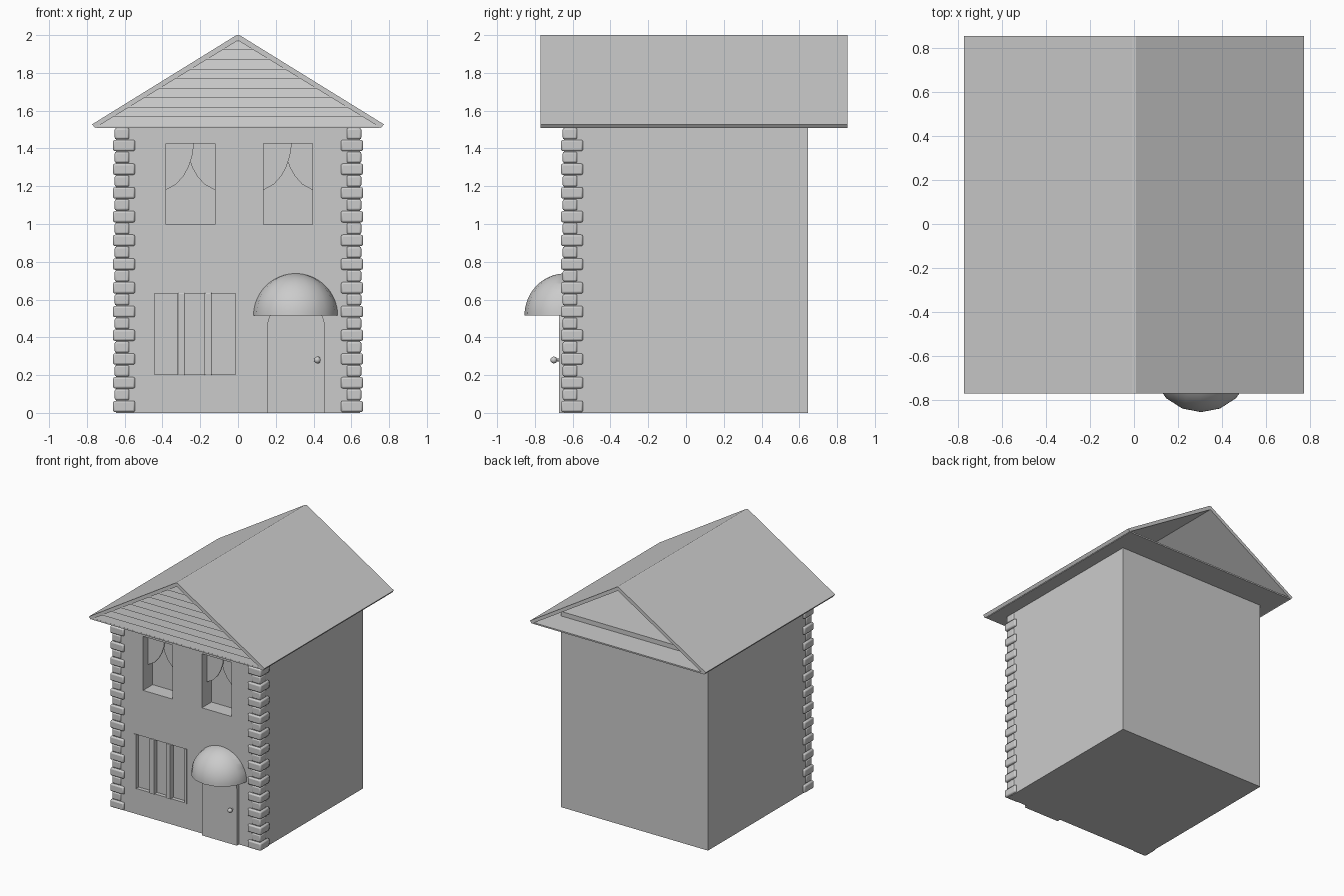
import bpy, bmesh, math
from mathutils import Matrix

cube = bpy.data.objects.get("Cube")
if cube:
    bpy.data.objects.remove(cube, do_unlink=True)

plaster = bpy.data.materials.new("plain_grey")
plaster.use_nodes = True
GREY = (0.6, 0.6, 0.6, 1)
plaster.diffuse_color = GREY
plaster.node_tree.nodes["Principled BSDF"].inputs["Base Color"].default_value = GREY


def finish(name, bm, bevel=0, smooth=False):
    """Turn a bmesh into a named object, optionally bevelled and smooth."""
    bmesh.ops.recalc_face_normals(bm, faces=bm.faces)
    mesh = bpy.data.meshes.new(name)
    bm.to_mesh(mesh)
    bm.free()
    mesh.materials.append(plaster)
    obj = bpy.data.objects.new(name, mesh)
    bpy.context.collection.objects.link(obj)
    if bevel:
        mod = obj.modifiers.new("rounded_edges", "BEVEL")
        mod.width, mod.segments = bevel, 2
    if smooth:
        bpy.ops.object.select_all(action="DESELECT")
        obj.select_set(True)
        bpy.context.view_layer.objects.active = obj
        bpy.ops.object.shade_smooth_by_angle(angle=math.radians(40))
    return obj


def add_box(bm, x0, x1, y0, y1, z0, z1):
    place = Matrix.Translation(((x0 + x1) / 2, (y0 + y1) / 2, (z0 + z1) / 2))
    size = Matrix.Diagonal((x1 - x0, y1 - y0, z1 - z0, 1))
    bmesh.ops.create_cube(bm, size=1, matrix=place @ size)


def box(name, *bounds, bevel=0):
    bm = bmesh.new()
    add_box(bm, *bounds)
    return finish(name, bm, bevel)


def extrude(bm, faces, depth):
    grown = bmesh.ops.extrude_face_region(bm, geom=faces)["geom"]
    verts = [v for v in grown if isinstance(v, bmesh.types.BMVert)]
    bmesh.ops.translate(bm, verts=verts, vec=(0, depth, 0))


def prism(name, outline, y0, y1, bevel=0):
    """Extrude an x-z outline from y0 to y1."""
    bm = bmesh.new()
    face = bm.faces.new([bm.verts.new((x, y0, z)) for x, z in outline])
    extrude(bm, [face], y1 - y0)
    return finish(name, bm, bevel)


def frame(name, x0, x1, z0, z1, width, y0, y1):
    """Rectangular border with an open middle."""
    bm = bmesh.new()
    corners = [(x0, z0), (x1, z0), (x1, z1), (x0, z1)]
    face = bm.faces.new([bm.verts.new((x, y0, z)) for x, z in corners])
    bmesh.ops.inset_region(bm, faces=[face], thickness=width, use_even_offset=True)
    bmesh.ops.delete(bm, geom=[face], context="FACES")
    extrude(bm, bm.faces[:], y1 - y0)
    return finish(name, bm, 0.006)


# House body
WALL = 0.645
body = box("house_body", -WALL, WALL, -WALL, WALL, 0, 1.555)


def recess(x0, x1, z0, z1, depth):
    """Cut a window opening into the front wall."""
    cutter = box("cutter", x0, x1, -WALL - 0.1, -WALL + depth, z0, z1)
    cutter.hide_render = True
    mod = body.modifiers.new("opening", "BOOLEAN")
    mod.operation, mod.solver, mod.object = "DIFFERENCE", "EXACT", cutter
    bpy.context.view_layer.objects.active = body
    bpy.ops.object.modifier_apply(modifier=mod.name)
    bpy.data.objects.remove(cutter, do_unlink=True)


# Upper windows with crossed, gathered curtains
CURTAIN_EDGE = [(0.02, 1.425), (0.01, 1.36), (-0.01, 1.3), (-0.035, 1.255),
                (-0.075, 1.21), (-0.13, 1.18)]
for side, cx in (("right", -0.2525), ("left", 0.265)):
    recess(cx - 0.13, cx + 0.13, 0.998, 1.427, 0.12)
    frame(f"{side}_window_frame", cx - 0.153, cx + 0.153, 0.975, 1.45, 0.023,
          -0.662, -0.635)
    for half, sign, y in (("right", 1, -0.585), ("left", -1, -0.57)):
        outline = [(cx + sign * x, z) for x, z in CURTAIN_EDGE]
        outline.append((cx - sign * 0.13, 1.425))
        prism(f"{side}_window_{half}_curtain", outline, y, y + 0.008)

# Wide lower window with two mullions
recess(-0.455, 0, 0.203, 0.632, 0.03)
frame("lower_window_frame", -0.485, 0.03, 0.175, 0.66, 0.03, -0.662, -0.635)
for i, x in enumerate((-0.3, -0.1575)):
    box(f"lower_window_mullion_{i + 1}", x - 0.02, x + 0.02, -0.655, -0.61,
        0.2, 0.635, bevel=0.005)
for i, x in enumerate((-0.45, -0.005)):
    box(f"lower_window_jamb_{i + 1}", x - 0.008, x + 0.008, -0.65, -0.61,
        0.2, 0.635)

# Corner stones: alternating long and short blocks
for side, sign in (("right", -1), ("left", 1)):
    bm = bmesh.new()
    for i in range(24):
        inner, outer = ((0.575, 0.653), (0.545, 0.662))[i % 2 == 0]
        x0, x1 = sorted((sign * inner, sign * outer))
        z = 0.004 + i * 0.0628
        add_box(bm, x0, x1, -outer, -inner, z, z + 0.06)
    finish(f"{side}_corner_stones", bm, 0.01, True)

# Arched door
DOOR_X, ARCH_R = 0.307, 0.153
arch = [(DOOR_X + ARCH_R * math.cos(a), 0.45 + ARCH_R * math.sin(a))
        for a in (math.pi * i / 16 for i in range(17))]
prism("door", [(DOOR_X - ARCH_R, 0), (DOOR_X + ARCH_R, 0)] + arch, -0.672, -0.64)

# Door knob on a short stem
bm = bmesh.new()
bmesh.ops.create_uvsphere(bm, u_segments=16, v_segments=10, radius=0.018,
                          matrix=Matrix.Translation((0.42, -0.7, 0.28)))
bmesh.ops.create_cone(bm, cap_ends=True, segments=12, radius1=0.007, radius2=0.007,
                      depth=0.03, matrix=Matrix.Translation((0.42, -0.68, 0.28))
                      @ Matrix.Rotation(math.pi / 2, 4, "X"))
finish("door_knob", bm, smooth=True)

# Quarter-dome awning over the door
bm = bmesh.new()
bmesh.ops.create_uvsphere(bm, u_segments=16, v_segments=32, radius=1)
for normal in ((0, 0, -1), (0, 1, 0)):
    cut = bmesh.ops.bisect_plane(bm, geom=bm.verts[:] + bm.edges[:] + bm.faces[:],
                                 plane_co=(0, 0, 0), plane_no=normal,
                                 clear_outer=True)
    rim = [e for e in cut["geom_cut"] if isinstance(e, bmesh.types.BMEdge)]
    bmesh.ops.holes_fill(bm, edges=rim)
bmesh.ops.transform(bm, verts=bm.verts, matrix=Matrix.Translation((0.305, -0.64, 0.515))
                    @ Matrix.Diagonal((0.224, 0.215, 0.223, 1)))
finish("door_awning", bm, smooth=True)

# Gable roof shell and flat soffit
BACK, FRONT = 0.855, -0.77
EAVE_X, EAVE_Z, PEAK_Z = 0.757, 1.508, 1.972
slope = [(0.772, 1.528), (EAVE_X, EAVE_Z)]
prism("roof", [(-0.008, 2), (0.008, 2)] + slope + [(0, PEAK_Z)]
      + [(-x, z) for x, z in reversed(slope)], FRONT, BACK)
box("soffit", -0.75, 0.75, FRONT + 0.006, BACK - 0.003, EAVE_Z, 1.519)


# Lapped boards closing the front gable
def gable_half_width(z):
    return EAVE_X * (PEAK_Z - z) / (PEAK_Z - EAVE_Z)


bm = bmesh.new()
BOARD_H = 0.0505
for i in range(9):
    z0 = 1.516 + i * BOARD_H
    z1 = min(z0 + BOARD_H, PEAK_Z - 0.002)
    w0, w1 = gable_half_width(z0), gable_half_width(z1)
    rings = [[bm.verts.new((s * w, y, z)) for s in (-1, 1)]
             for w, y, z in ((w0, -0.764, z0), (w1, -0.752, z1),
                             (w1, -0.735, z1), (w0, -0.735, z0))]
    for a, b in zip(rings, rings[1:] + rings[:1]):
        bm.faces.new((a[0], a[1], b[1], b[0]))
    for s in (0, 1):
        bm.faces.new([r[s] for r in rings])
finish("gable_boards", bm)
